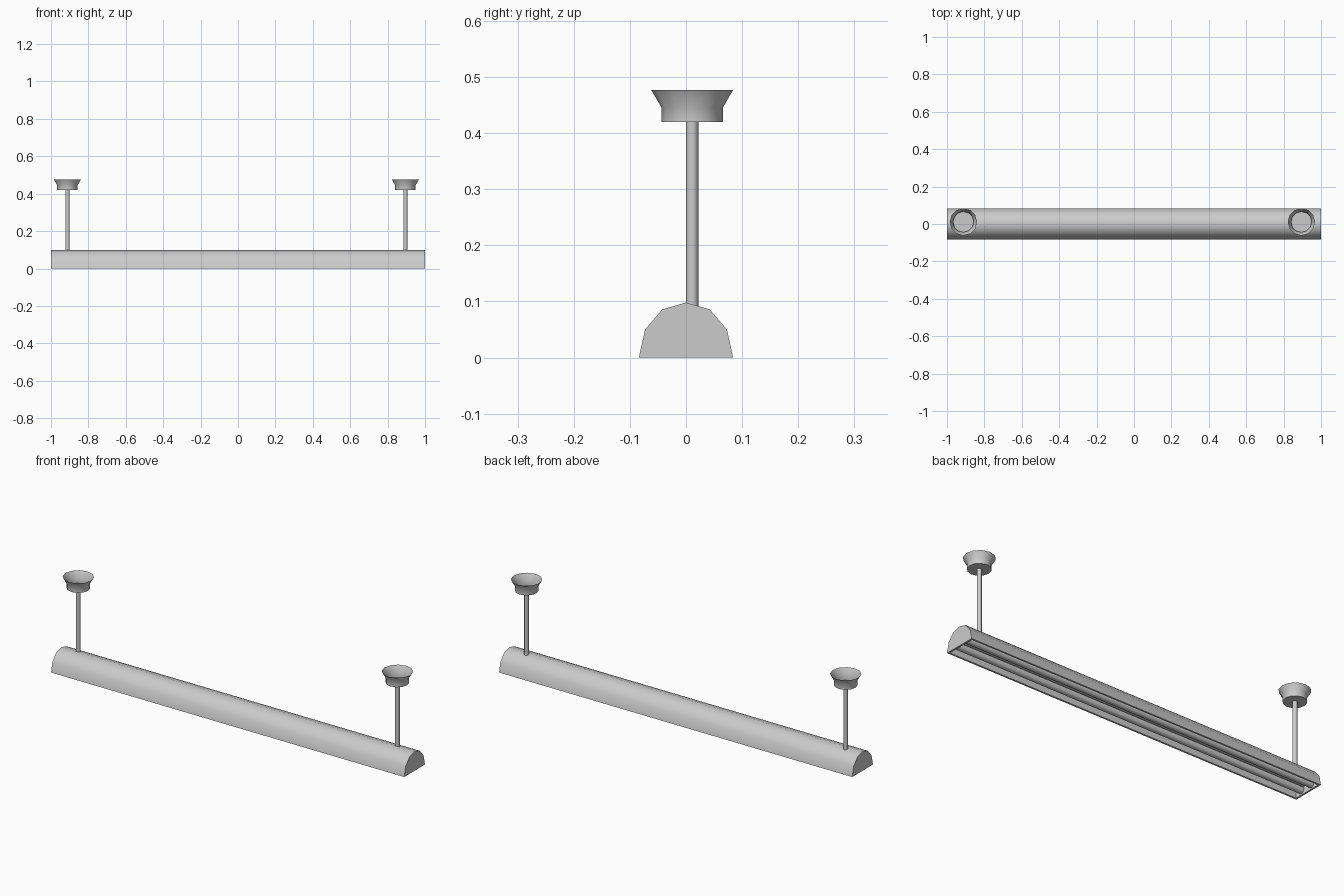
import bpy, bmesh, math

if "Cube" in bpy.data.objects:
    bpy.data.objects.remove(bpy.data.objects["Cube"])


def finish(name, bm, angle=40):
    bmesh.ops.remove_doubles(bm, verts=bm.verts, dist=1e-5)
    bmesh.ops.recalc_face_normals(bm, faces=bm.faces)
    me = bpy.data.meshes.new(name)
    bm.to_mesh(me)
    bm.free()
    ob = bpy.data.objects.new(name, me)
    bpy.context.collection.objects.link(ob)
    bpy.ops.object.select_all(action='DESELECT')
    ob.select_set(True)
    bpy.context.view_layer.objects.active = ob
    bpy.ops.object.shade_smooth_by_angle(angle=math.radians(angle))
    return ob


def lathe(name, profile, x, y, sides, caps):
    """Rings of (radius, z) about a vertical axis; caps = ring indices to fill."""
    bm = bmesh.new()
    rings = [[bm.verts.new((x + r * math.cos(math.tau * i / sides),
                            y + r * math.sin(math.tau * i / sides), z))
              for i in range(sides)] for r, z in profile]
    for a, b in zip(rings, rings[1:]):
        for i in range(sides):
            j = (i + 1) % sides
            bm.faces.new((a[i], a[j], b[j], b[i]))
    for c in caps:
        bm.faces.new(rings[c])
    return finish(name, bm)


# Half-round housing with a recessed underside
half = [(0.084, 0), (0.073, 0.05), (0.042, 0.086)]
arc = half + [(0, 0.098)] + [(-y, z) for y, z in reversed(half)]
bm = bmesh.new()
end = bm.faces.new([bm.verts.new((-1, y, z)) for y, z in arc])
ext = bmesh.ops.extrude_face_region(bm, geom=[end], use_keep_orig=True)
bmesh.ops.translate(bm, vec=(2, 0, 0),
                    verts=[v for v in ext['geom'] if isinstance(v, bmesh.types.BMVert)])
bmesh.ops.recalc_face_normals(bm, faces=bm.faces)
bottom = min(bm.faces, key=lambda f: f.calc_center_median().z)
bmesh.ops.inset_region(bm, faces=[bottom], thickness=0.013)
rec = bmesh.ops.extrude_face_region(bm, geom=[bottom])
bmesh.ops.translate(bm, vec=(0, 0, 0.035),
                    verts=[v for v in rec['geom'] if isinstance(v, bmesh.types.BMVert)])
if bottom.is_valid:
    bmesh.ops.delete(bm, geom=[bottom], context='FACES')
finish("housing", bm)

# Two fluorescent tubes in the recess
for side, y in (("front", -0.034), ("back", 0.034)):
    bm = bmesh.new()
    bmesh.ops.create_cone(bm, cap_ends=True, segments=12,
                          radius1=0.017, radius2=0.017, depth=1.974)
    for v in bm.verts:
        v.co = (v.co.z, v.co.x + y, v.co.y + 0.02)
    finish(side + "_tube", bm)

# Hanging rods with flared ceiling cups
for side, x in (("left", -0.912), ("right", 0.895)):
    lathe(side + "_rod", [(0.011, 0.085), (0.011, 0.422)], x, 0.011, 12, (0, 1))
    lathe(side + "_ceiling_cup",
          [(0.055, 0.42), (0.055, 0.446), (0.073, 0.477)], x, 0.011, 12, (0,))
